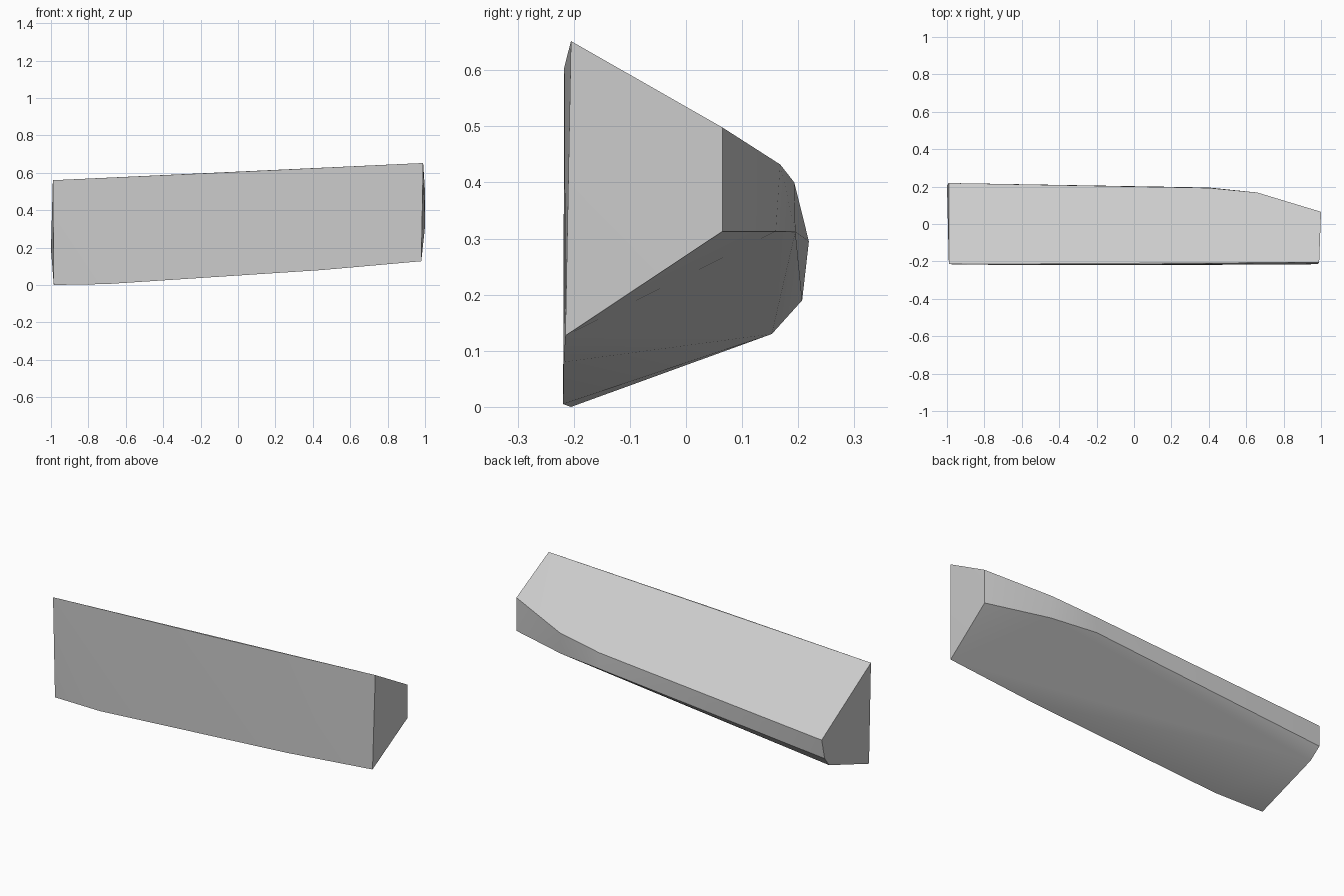
import bpy
import bmesh
import math

cube = bpy.data.objects.get("Cube")
if cube:
    bpy.data.objects.remove(cube, do_unlink=True)

# Plain grey material
grey = bpy.data.materials.new("plain_grey")
grey.use_nodes = True
colour = (0.6, 0.6, 0.6, 1)
grey.diffuse_color = colour
grey.node_tree.nodes["Principled BSDF"].inputs["Base Color"].default_value = colour

# Long edges of the faceted block, each running from the -x end to the +x end
edges = {
    "front_top": [(-.99, -.215, .56), (0, -.217, .605), (.99, -.205, .652)],
    "front_bottom": [(-.985, -.205, .0), (-.7, -.219, .005),
                     (.45, -.218, .08), (.98, -.215, .127)],
    "back_top": [(-.99, .219, .295), (.4, .193, .40),
                 (.66, .168, .432), (1, .065, .498)],
    "back_middle": [(-1, .207, .19), (.4, .195, .312),
                    (.66, .16, .313), (1, .065, .313)],
    "back_bottom": [(-.99, .153, .13)],
}

# Wrap the edges into one convex solid
bm = bmesh.new()
for path in edges.values():
    for point in path:
        bm.verts.new(point)
hull = bmesh.ops.convex_hull(bm, input=bm.verts)
loose = [v for v in hull["geom_interior"] if isinstance(v, bmesh.types.BMVert)]
bmesh.ops.delete(bm, geom=loose, context="VERTS")
bmesh.ops.recalc_face_normals(bm, faces=bm.faces)

mesh = bpy.data.meshes.new("faceted_block")
bm.to_mesh(mesh)
bm.free()
mesh.materials.append(grey)
block = bpy.data.objects.new("faceted_block", mesh)
bpy.context.collection.objects.link(block)

# Soft shading across shallow facets, crisp main edges
bpy.ops.object.select_all(action="DESELECT")
block.select_set(True)
bpy.context.view_layer.objects.active = block
bpy.ops.object.shade_smooth_by_angle(angle=math.radians(25))
